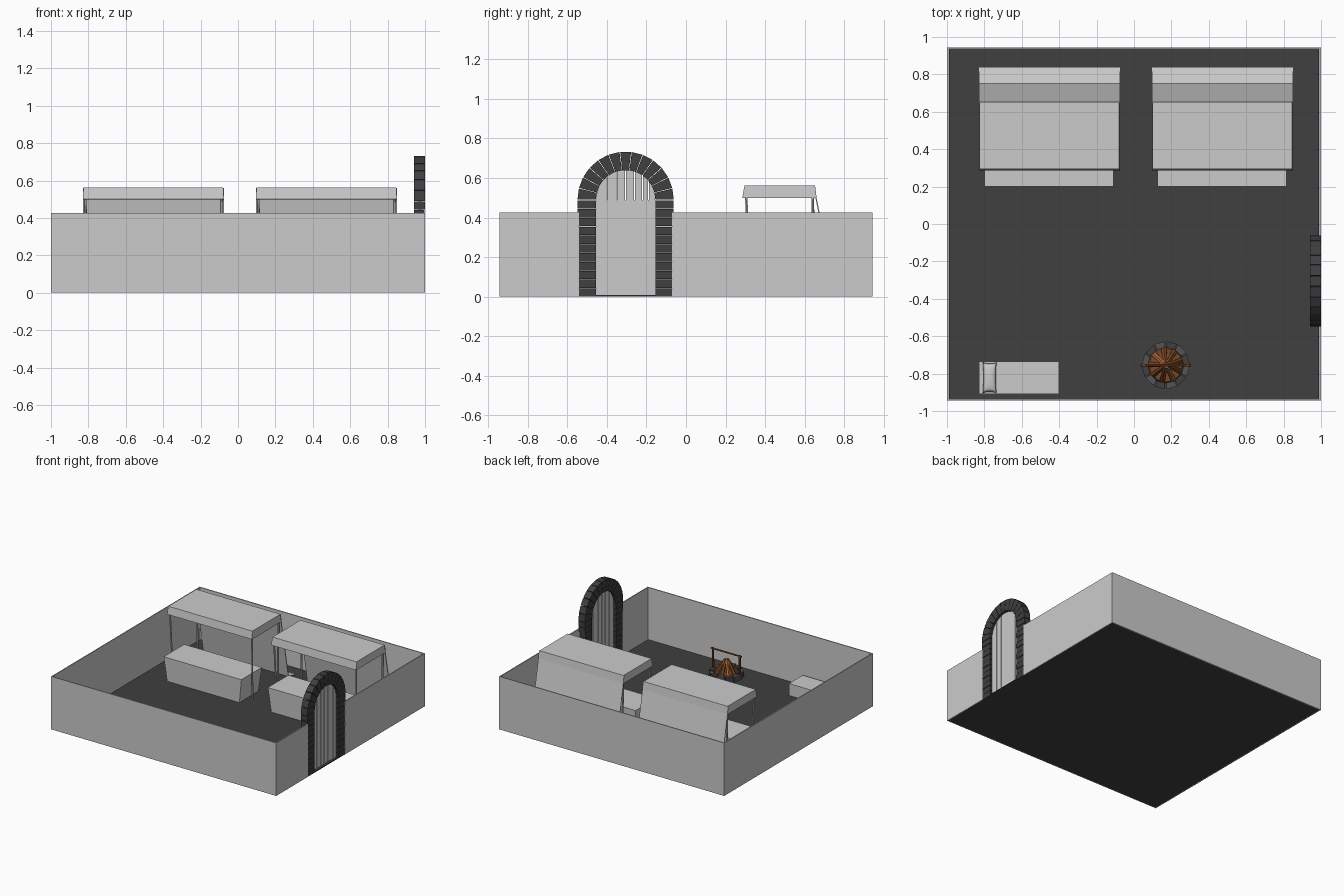
import bpy, bmesh, math, random
from mathutils import Vector

if "Cube" in bpy.data.objects:
    bpy.data.objects.remove(bpy.data.objects["Cube"])
random.seed(3)


def material(name, r, g, b):
    m = bpy.data.materials.new(name)
    m.diffuse_color = (r, g, b, 1)
    m.use_nodes = True
    m.node_tree.nodes["Principled BSDF"].inputs["Base Color"].default_value = m.diffuse_color
    return m


DARK = material("dark_stone", 0.05, 0.05, 0.05)
STONE = material("fire_stone", 0.09, 0.09, 0.095)
WOOD = material("wood", 0.20, 0.065, 0.02)
FRESH = material("fresh_wood", 0.42, 0.14, 0.045)


def finish(name, bm, mat=None):
    bmesh.ops.recalc_face_normals(bm, faces=bm.faces)
    me = bpy.data.meshes.new(name)
    bm.to_mesh(me)
    bm.free()
    ob = bpy.data.objects.new(name, me)
    bpy.context.collection.objects.link(ob)
    if mat:
        me.materials.append(mat)
    return ob


def prism(bm, pts, offset):
    """Extrude a closed loop of 3D points along an offset."""
    offset = Vector(offset)
    a = [bm.verts.new(p) for p in pts]
    b = [bm.verts.new(Vector(p) + offset) for p in pts]
    bm.faces.new(a)
    bm.faces.new(b)
    for i in range(len(a)):
        j = (i + 1) % len(a)
        bm.faces.new((a[i], a[j], b[j], b[i]))


def add_box(bm, x0, x1, y0, y1, z0, z1):
    prism(bm, [(x0, y0, z0), (x1, y0, z0), (x1, y1, z0), (x0, y1, z0)], (0, 0, z1 - z0))


def box(name, *dims, mat=None):
    bm = bmesh.new()
    add_box(bm, *dims)
    return finish(name, bm, mat)


def rod(bm, p, q, r0, r1, sides=6):
    """Tapered rod between two points."""
    p, q = Vector(p), Vector(q)
    rot = (q - p).to_track_quat('Z', 'Y').to_matrix().to_4x4()
    rot.translation = (p + q) / 2
    bmesh.ops.create_cone(bm, cap_ends=True, segments=sides, radius1=r0, radius2=r1,
                          depth=(q - p).length, matrix=rot)


# Ground in three strips
for i, (y0, y1) in enumerate([(-0.935, -0.575), (-0.575, -0.01), (-0.01, 0.935)]):
    box(f"floor_{i}", -0.99, 0.99, y0, y1, 0, 0.006, mat=DARK)

# Enclosing walls, with a doorway gap on the right
H, W, D, T = 0.425, 1.0, 0.943, 0.008
walls = bmesh.new()
add_box(walls, -W, W, -D, -D + T, 0, H)
add_box(walls, -W, W, D - T, D, 0, H)
add_box(walls, -W, -W + T, -D + T, D - T, 0, H)
add_box(walls, W - T, W, -D + T, -0.54, 0, H)
add_box(walls, W - T, W, -0.07, D - T, 0, H)
finish("walls", walls)

# Arched stone doorway
CY, CZ, RI, RO, X0, X1 = -0.305, 0.49, 0.15, 0.243, 0.942, 0.999
arch = bmesh.new()
courses = 11
for side in (-1, 1):
    for k in range(courses):
        z0, z1 = k * CZ / courses, (k + 1) * CZ / courses - 0.003
        outer = 0.235 if z1 < H else RO
        y = sorted((CY + side * RI, CY + side * outer))
        add_box(arch, X0, X1 - 0.002 * (k % 2), y[0], y[1], z0, z1)
N = 13
for k in range(N):
    a, b = math.pi * k / N + 0.007, math.pi * (k + 1) / N - 0.007
    prism(arch, [(X0, CY + r * math.cos(t), CZ + r * math.sin(t))
                 for r, t in ((RI, a), (RO, a), (RO, b), (RI, b))], (X1 - X0, 0, 0))
finish("door_arch", arch, DARK)
box("door_sill", X0, X1, CY - RI, CY + RI, 0, 0.008, mat=DARK)

# Planked door with rounded head
door = bmesh.new()
edges = [-0.455, -0.40, -0.35, -0.305, -0.26, -0.22, -0.19, -0.155]
for a, b in zip(edges, edges[1:]):
    a, b = a + 0.002, b - 0.002
    head = [b + (a - b) * i / 4 for i in range(5)]
    pts = [(0.962, a, 0.008), (0.962, b, 0.008)]
    pts += [(0.962, y, CZ + math.sqrt(max(0, RI ** 2 - (y - CY) ** 2))) for y in head]
    prism(door, pts, (0.018, 0, 0))
finish("door_planks", door)
box("door_backing", 0.966, 0.976, CY - RI, CY + RI, 0.008, CZ)

# Two market stalls
for n, x0 in enumerate((-0.83, 0.095)):
    x1 = x0 + 0.755
    w = x1 - x0
    # canopy: top sheet with hanging skirt, open below
    c = bmesh.new()
    lo = [c.verts.new(p) for p in ((x0, 0.285, 0.5), (x1, 0.285, 0.5), (x1, 0.66, 0.5), (x0, 0.66, 0.5))]
    hi = [c.verts.new(p) for p in ((x0 + .004, 0.295, 0.562), (x1 - .004, 0.295, 0.562),
                                   (x1 - .004, 0.652, 0.562), (x0 + .004, 0.652, 0.562))]
    c.faces.new(hi)
    for i in range(4):
        j = (i + 1) % 4
        c.faces.new((lo[i], lo[j], hi[j], hi[i]))
    canopy = finish(f"canopy_{n}", c)
    canopy.modifiers.new("thickness", 'SOLIDIFY').thickness = 0.006
    # back drape falling to the floor and trailing behind
    d = bmesh.new()
    prism(d, [(x0, 0.652, 0.56), (x0, 0.66, 0.5), (x0, 0.752, 0.03), (x0, 0.838, 0.008),
              (x0, 0.832, 0.006), (x0, 0.746, 0.025), (x0, 0.654, 0.5), (x0, 0.646, 0.56)], (w, 0, 0))
    finish(f"back_drape_{n}", d)
    # slightly splayed legs
    legs = bmesh.new()
    for lx, s in ((x0 + 0.012, 1), (x1 - 0.012, -1)):
        rod(legs, (lx + s * 0.012, 0.325, 0.004), (lx, 0.302, 0.555), 0.007, 0.007)
        rod(legs, (lx + s * 0.012, 0.645, 0.004), (lx, 0.640, 0.555), 0.007, 0.007)
    finish(f"stall_legs_{n}", legs, None)
    # tapered counter
    k = bmesh.new()
    geo = bmesh.ops.create_cube(k, size=1)
    for v in geo["verts"]:
        top = v.co.z > 0
        f = 1 if top else 0.93
        v.co = (x0 + 0.375 + v.co.x * 0.69 * f, 0.33 + v.co.y * 0.26 * f, 0.2 if top else 0.006)
    finish(f"counter_{n}", k)

# Bed with mattress, blanket and pillow
box("bed_base", -0.83, -0.40, -0.91, -0.735, 0.006, 0.094)
bl = bmesh.new()
hem = [(-0.672 + 0.006 * math.sin(i * 1.3), -0.91 + 0.175 * i / 12, 0.094) for i in range(13)]
prism(bl, hem + [(-0.40, -0.735, 0.094), (-0.40, -0.91, 0.094)], (0, 0, 0.007))
finish("blanket", bl)
pl = bmesh.new()
bmesh.ops.create_grid(pl, x_segments=8, y_segments=12, size=1)
low = bmesh.ops.duplicate(pl, geom=pl.verts[:] + pl.edges[:] + pl.faces[:])["geom"]
low = {g for g in low if isinstance(g, bmesh.types.BMVert)}
for v in pl.verts:
    u, t = v.co.x, v.co.y
    puff = ((1 - u * u) * (1 - t * t)) ** 0.4
    pinch_x, pinch_y = 1 - 0.1 * (1 - t * t), 1 - 0.08 * (1 - u * u)
    v.co = (-0.772 + 0.037 * u * pinch_x, -0.822 + 0.082 * t * pinch_y,
            0.108 + (-0.013 if v in low else 0.016) * puff)
bmesh.ops.remove_doubles(pl, verts=pl.verts, dist=0.0005)
for f in pl.faces:
    f.smooth = True
finish("pillow", pl)

# Campfire: stone ring
FX, FY = 0.17, -0.755
for parity, mat in ((0, DARK), (1, STONE)):
    ring = bmesh.new()
    for k in range(parity, 12, 2):
        a, b = math.tau * k / 12 + 0.03, math.tau * (k + 1) / 12 - 0.03
        h = 0.035 + random.random() * 0.012
        prism(ring, [(FX + r * math.cos(t), FY + r * math.sin(t), 0.004)
                     for r, t in ((0.095, a), (0.128, a), (0.128, b), (0.095, b))], (0, 0, h))
    finish(f"fire_ring_{parity}", ring, mat)

# Campfire: leaning logs over an ember bed
for name, ks, mat in (("logs", (0, 1, 2, 4, 5, 6, 8), WOOD), ("split_logs", (3, 7), FRESH)):
    logs = bmesh.new()
    for k in ks:
        t = math.tau * k / 9 + 0.3
        rod(logs, (FX + 0.088 * math.cos(t), FY + 0.088 * math.sin(t), 0.012),
            (FX + 0.008 * math.cos(t), FY + 0.008 * math.sin(t), 0.135), 0.017, 0.011)
    finish(name, logs, mat)
bed = bmesh.new()
rod(bed, (FX, FY, 0.004), (FX, FY, 0.022), 0.097, 0.09, 12)
finish("ember_bed", bed, WOOD)

# Campfire: cooking frame
frame = bmesh.new()
for s in (-1, 1):
    rod(frame, (FX + s * 0.118, FY, 0.004), (FX + s * 0.118, FY, 0.2), 0.009, 0.008)
rod(frame, (FX - 0.135, FY, 0.192), (FX + 0.135, FY, 0.192), 0.007, 0.007)
finish("cooking_frame", frame, WOOD)
